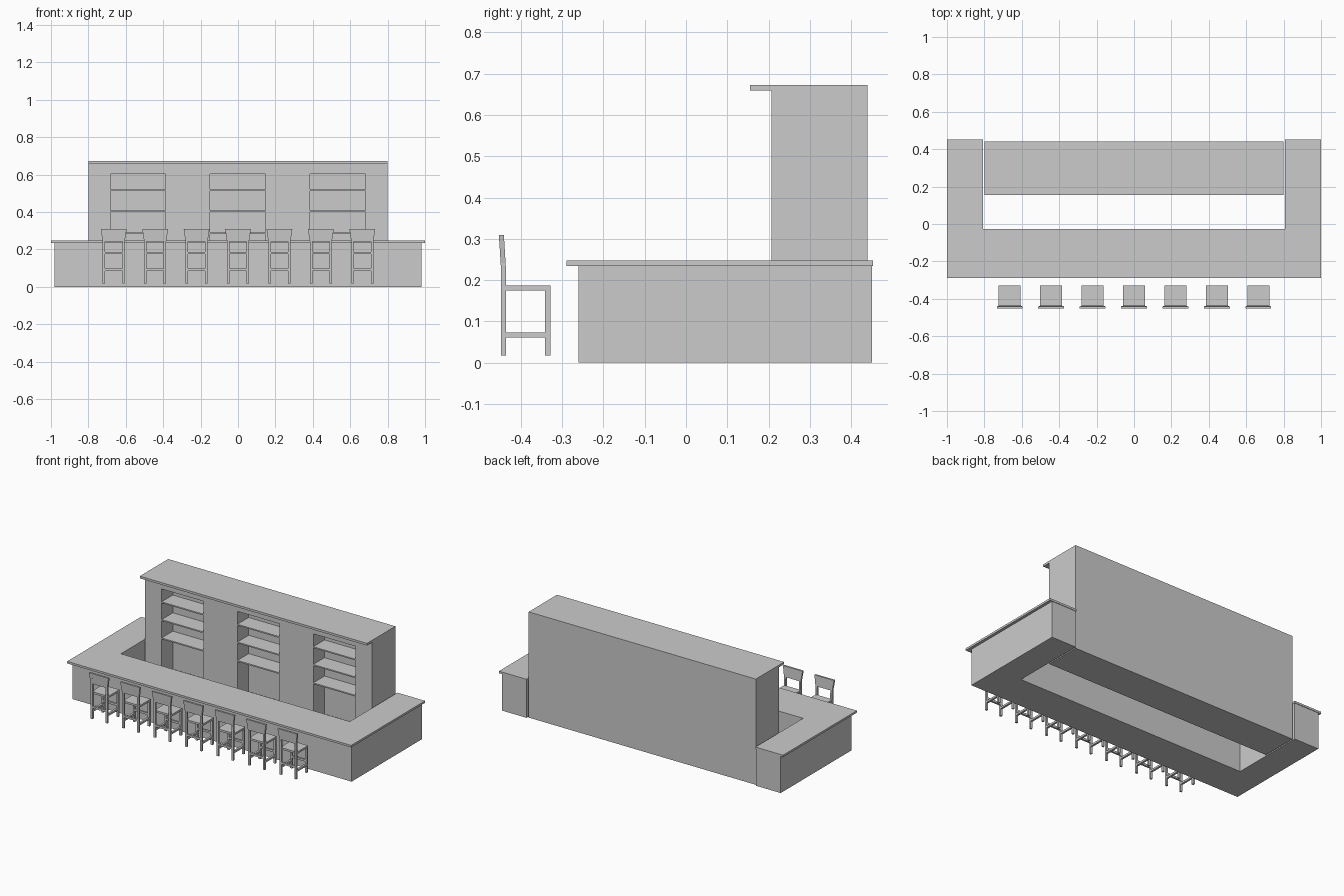
import bpy, bmesh

if "Cube" in bpy.data.objects:
    bpy.data.objects.remove(bpy.data.objects["Cube"])


def prism(name, pts, axis, lo, hi):
    """Extrude a 2D outline along an axis ('x': pts are y,z; 'y': x,z; 'z': x,y)."""
    def place(p, t):
        return {'x': (t, p[0], p[1]), 'y': (p[0], t, p[1]), 'z': (p[0], p[1], t)}[axis]
    bm = bmesh.new()
    a = [bm.verts.new(place(p, lo)) for p in pts]
    b = [bm.verts.new(place(p, hi)) for p in pts]
    n = len(pts)
    bm.faces.new(a)
    bm.faces.new(b)
    for i in range(n):
        j = (i + 1) % n
        bm.faces.new((a[i], a[j], b[j], b[i]))
    bmesh.ops.recalc_face_normals(bm, faces=bm.faces)
    me = bpy.data.meshes.new(name)
    bm.to_mesh(me)
    bm.free()
    ob = bpy.data.objects.new(name, me)
    bpy.context.collection.objects.link(ob)
    return ob


def box(name, x, y, z):
    pts = [(x[0], y[0]), (x[1], y[0]), (x[1], y[1]), (x[0], y[1])]
    return prism(name, pts, 'z', z[0], z[1])


def u_shape(name, xo, xi, yf, yi, yb, z):
    pts = [(-xo, yf), (xo, yf), (xo, yb), (xi, yb),
           (xi, yi), (-xi, yi), (-xi, yb), (-xo, yb)]
    return prism(name, pts, 'z', z[0], z[1])


# U-shaped bar: body and overhanging top
u_shape("counter_body", 0.982, 0.808, -0.26, -0.03, 0.45, (0, 0.234))
u_shape("counter_top", 1.0, 0.806, -0.29, -0.027, 0.453, (0.234, 0.247))

# Back cabinet: rear block, piers, header, plinth and lid
FRONT, DEEP, BACK = 0.207, 0.32, 0.44
bays = [(c - 0.148, c + 0.148) for c in (-0.535, -0.001, 0.533)]
box("cabinet_back", (-0.8, 0.8), (DEEP, BACK), (0, 0.659))
edges = [-0.8] + [e for bay in bays for e in bay] + [0.8]
for i in range(0, len(edges), 2):
    box("cabinet_pier", (edges[i], edges[i + 1]), (FRONT, DEEP), (0, 0.659))
for bay in bays:
    box("bay_header", bay, (FRONT, DEEP), (0.603, 0.659))
    box("bay_plinth", bay, (FRONT, DEEP), (0, 0.05))
    for z in (0.283, 0.4, 0.513):
        box("shelf", bay, (FRONT, DEEP), (z, z + 0.008))
box("cabinet_lid", (-0.8, 0.8), (0.155, BACK), (0.659, 0.673))

# One bar stool, built around x = 0
stool = [box("stool_seat", (-0.059, 0.059), (-0.44, -0.328), (0.175, 0.187))]
post = [(-0.448, 0.017), (-0.436, 0.017), (-0.436, 0.225), (-0.441, 0.308),
        (-0.453, 0.308), (-0.448, 0.225)]
for s in (-1, 1):
    x = sorted((s * 0.046, s * 0.059))
    stool.append(box("stool_front_leg", x, (-0.341, -0.328), (0.017, 0.175)))
    stool.append(prism("stool_back_post", post, 'x', *x))
    stool.append(box("stool_side_rail", x, (-0.436, -0.341), (0.061, 0.073)))
for y in (-0.448, -0.341):
    stool.append(box("stool_cross_rail", (-0.046, 0.046), (y, y + 0.012), (0.086, 0.099)))

# Flared backrest panel, sheared to lean with the posts
rest = prism("stool_backrest", [(-0.059, 0.242), (0.059, 0.242), (0.069, 0.309), (-0.069, 0.309)],
             'y', -0.449, -0.437)
for v in rest.data.vertices:
    v.co.y -= (v.co.z - 0.242) * 0.06
stool.append(rest)

# Repeat the stool in a row of seven
for part in stool:
    for i in range(-3, 4):
        ob = part if i == 0 else part.copy()
        if i:
            bpy.context.collection.objects.link(ob)
        ob.location.x = i * 0.2215
